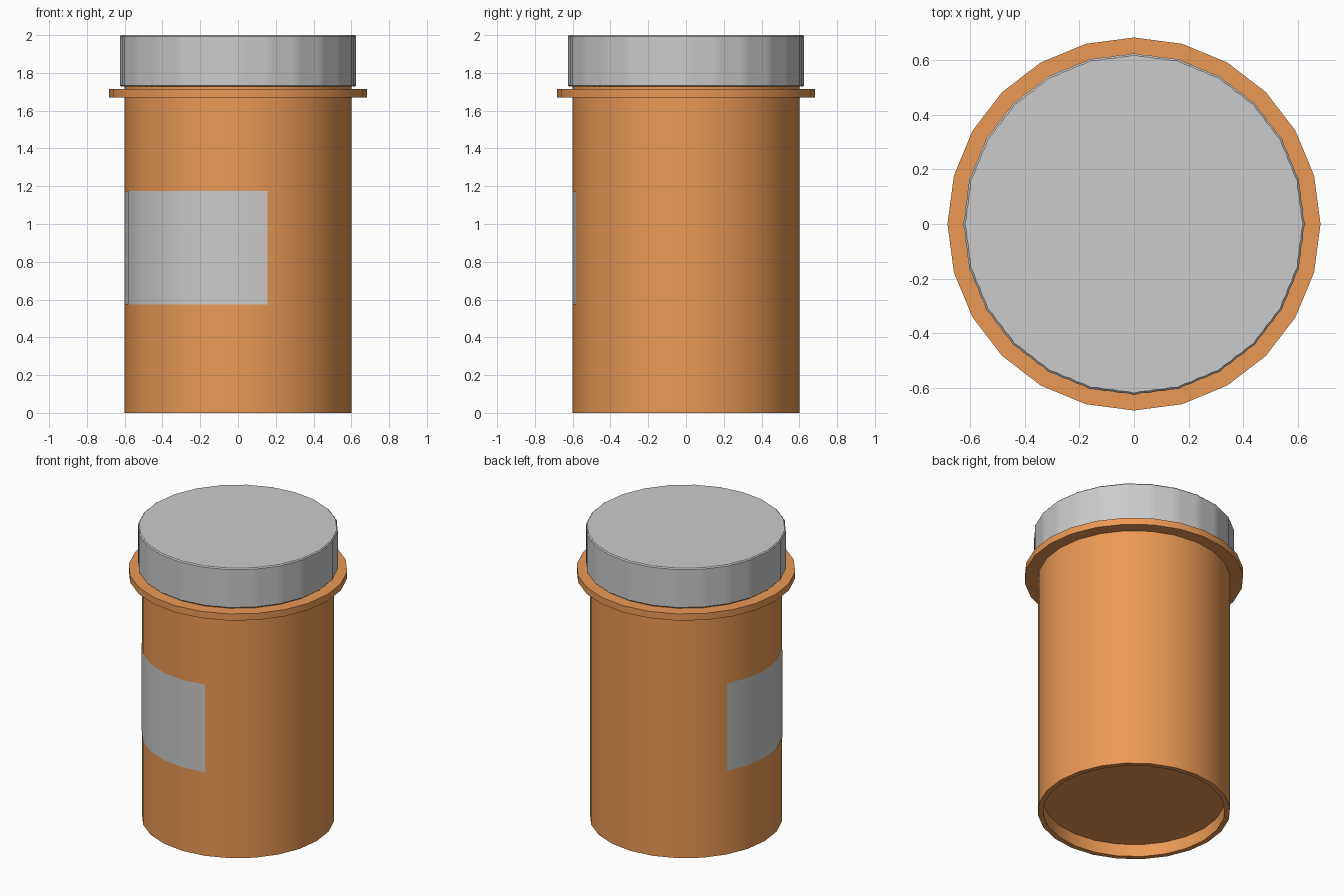
import bpy, bmesh, math

if "Cube" in bpy.data.objects:
    bpy.data.objects.remove(bpy.data.objects["Cube"])

SIDES = 24


def lathe(name, profile, sub=1, rib=0.0, start=0.0, sweep=360.0, mat=None):
    """Revolve (radius, z) points as a 24-gon; sub/rib add fine ribs along its flats."""
    steps = round(sweep / 360 * SIDES) * sub
    full = sweep >= 360
    half = math.pi / SIDES
    bm = bmesh.new()
    rings = []
    for i in range(steps if full else steps + 1):
        a = math.radians(start) + 2 * half * i / sub
        local = 2 * half * (i % sub) / sub - half
        k = math.cos(half) / math.cos(local) - (rib if i % 2 else 0)
        rings.append([bm.verts.new((r * k * math.cos(a), r * k * math.sin(a), z))
                      for r, z in profile])
    for i in range(steps):
        a, b = rings[i], rings[(i + 1) % len(rings)]
        for j in range(len(profile) - 1):
            # collapse to a triangle at the axis
            if profile[j][0] == 0:
                bm.faces.new((a[j], b[j + 1], a[j + 1]))
            elif profile[j + 1][0] == 0:
                bm.faces.new((a[j], b[j], a[j + 1]))
            else:
                bm.faces.new((a[j], b[j], b[j + 1], a[j + 1]))
    bmesh.ops.remove_doubles(bm, verts=bm.verts, dist=1e-5)
    if full:
        bmesh.ops.recalc_face_normals(bm, faces=bm.faces)
    me = bpy.data.meshes.new(name)
    bm.to_mesh(me)
    bm.free()
    ob = bpy.data.objects.new(name, me)
    bpy.context.collection.objects.link(ob)
    if mat:
        me.materials.append(mat)
    bpy.ops.object.select_all(action='DESELECT')
    ob.select_set(True)
    bpy.context.view_layer.objects.active = ob
    bpy.ops.object.shade_smooth_by_angle(angle=math.radians(30))
    return ob


amber = bpy.data.materials.new("amber_plastic")
amber.diffuse_color = (0.83, 0.32, 0.09, 1)
amber.use_nodes = True
amber.node_tree.nodes["Principled BSDF"].inputs["Base Color"].default_value = amber.diffuse_color

# Hollow bottle body with recessed base, neck running up inside the cap
lathe("bottle_body", [(0, 0.085), (0.567, 0.085), (0.567, 0), (0.6, 0), (0.6, 1.93),
                      (0.567, 1.93), (0.567, 0.12), (0, 0.12)], mat=amber)

# Collar below the cap
lathe("collar", [(0.595, 1.67), (0.682, 1.67), (0.682, 1.716), (0.595, 1.716),
                 (0.595, 1.67)], mat=amber)

# Finely ribbed cap with a small chamfer
lathe("cap", [(0, 2.0), (0.618, 2.0), (0.625, 1.993), (0.625, 1.733), (0.618, 1.727),
              (0.604, 1.727), (0.604, 1.96), (0, 1.96)], sub=6, rib=0.004)

# Paper label wrapped around the front left
lathe("label", [(0.602, 0.575), (0.602, 1.175)], start=150, sweep=135)
